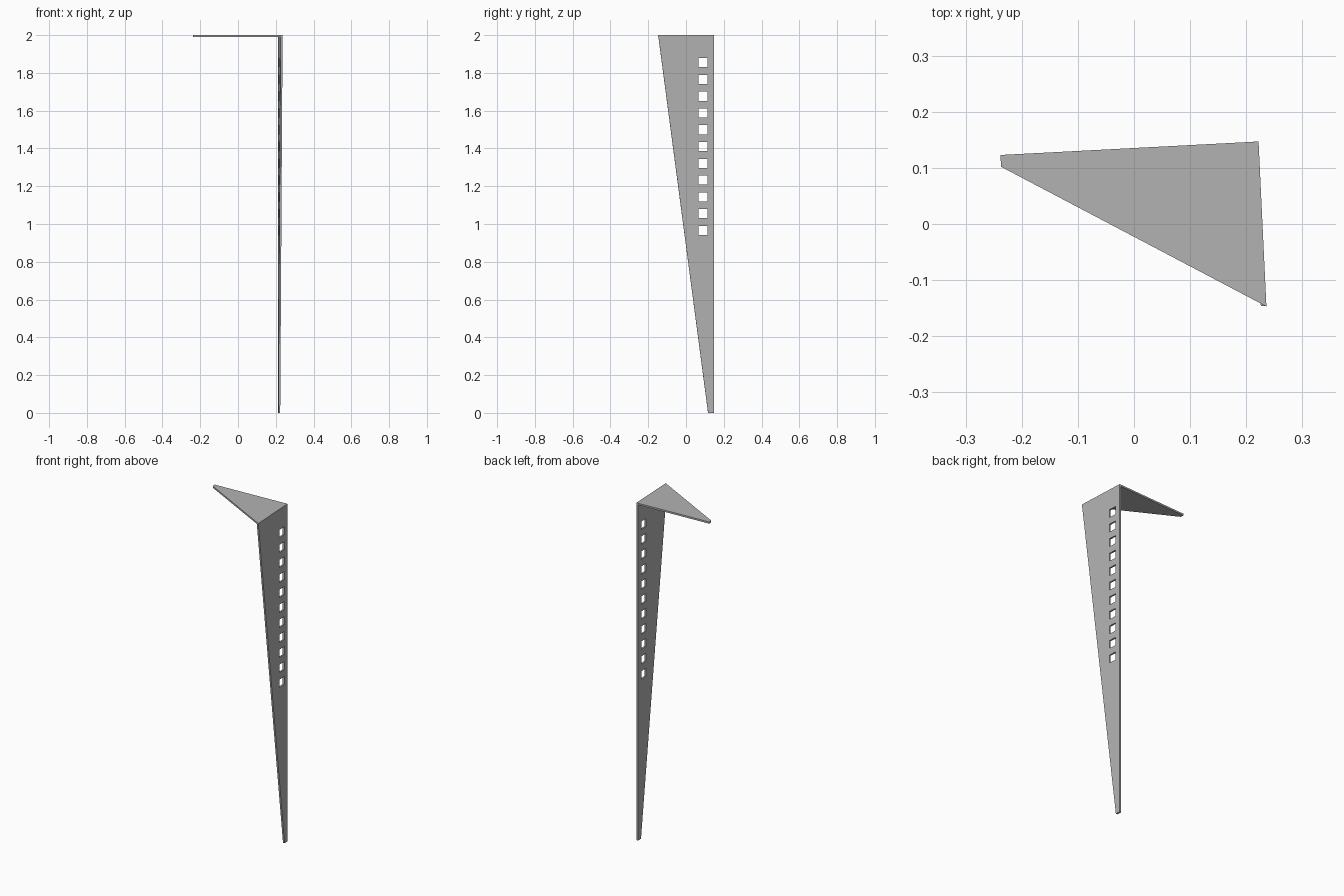
import bpy
from mathutils import Matrix, Vector

if "Cube" in bpy.data.objects:
    bpy.data.objects.remove(bpy.data.objects["Cube"], do_unlink=True)

THICK = 0.01
HOLE = 0.048

# Plain grey metal
grey = bpy.data.materials.new("grey metal")
grey.use_nodes = True
grey.diffuse_color = (0.45, 0.45, 0.45, 1)
grey.node_tree.nodes["Principled BSDF"].inputs["Base Color"].default_value = grey.diffuse_color


def sheet(name, outlines, matrix):
    """Cut a flat plate from closed outlines; inner outlines become holes."""
    curve = bpy.data.curves.new(name, "CURVE")
    curve.dimensions = "2D"
    curve.fill_mode = "BOTH"
    curve.extrude = THICK / 2
    for outline in outlines:
        spline = curve.splines.new("POLY")
        spline.points.add(len(outline) - 1)
        for point, (x, y) in zip(spline.points, outline):
            point.co = (x, y, 0, 1)
        spline.use_cyclic_u = True
    temp = bpy.data.objects.new(name + " outline", curve)
    bpy.context.collection.objects.link(temp)
    deps = bpy.context.evaluated_depsgraph_get()
    mesh = bpy.data.meshes.new_from_object(temp.evaluated_get(deps))
    bpy.data.objects.remove(temp, do_unlink=True)
    mesh.name = name
    mesh.transform(matrix)
    mesh.shade_flat()
    mesh.materials.clear()
    mesh.materials.append(grey)
    obj = bpy.data.objects.new(name, mesh)
    bpy.context.collection.objects.link(obj)
    return obj


# Upright tapering plate, turned slightly about its back edge
corner = Vector((0.222, 0.147, 0))
along = Vector((0.0476, -0.9989, 0))
up = Vector((0, 0, 1))
inward = along.cross(up)
frame = Matrix((along, up, inward)).transposed().to_4x4()
frame.translation = corner + inward * THICK / 2
top = 2 - THICK
outline = [(0, 0), (0.03, 0), (0.293, top), (0, top)]

# Row of square holes near the back edge
holes = []
for i in range(11):
    u, z = 0.033, 0.942 + 0.0888 * i
    holes.append([(u, z), (u + HOLE, z), (u + HOLE, z + HOLE), (u, z + HOLE)])
sheet("upright_plate", [outline] + holes, frame)

# Flat tapering arm across the top
arm = [(0.222, 0.147), (-0.238, 0.123), (-0.237, 0.102), (0.236, -0.147)]
sheet("top_arm", [arm], Matrix.Translation((0, 0, 2 - THICK / 2)))
